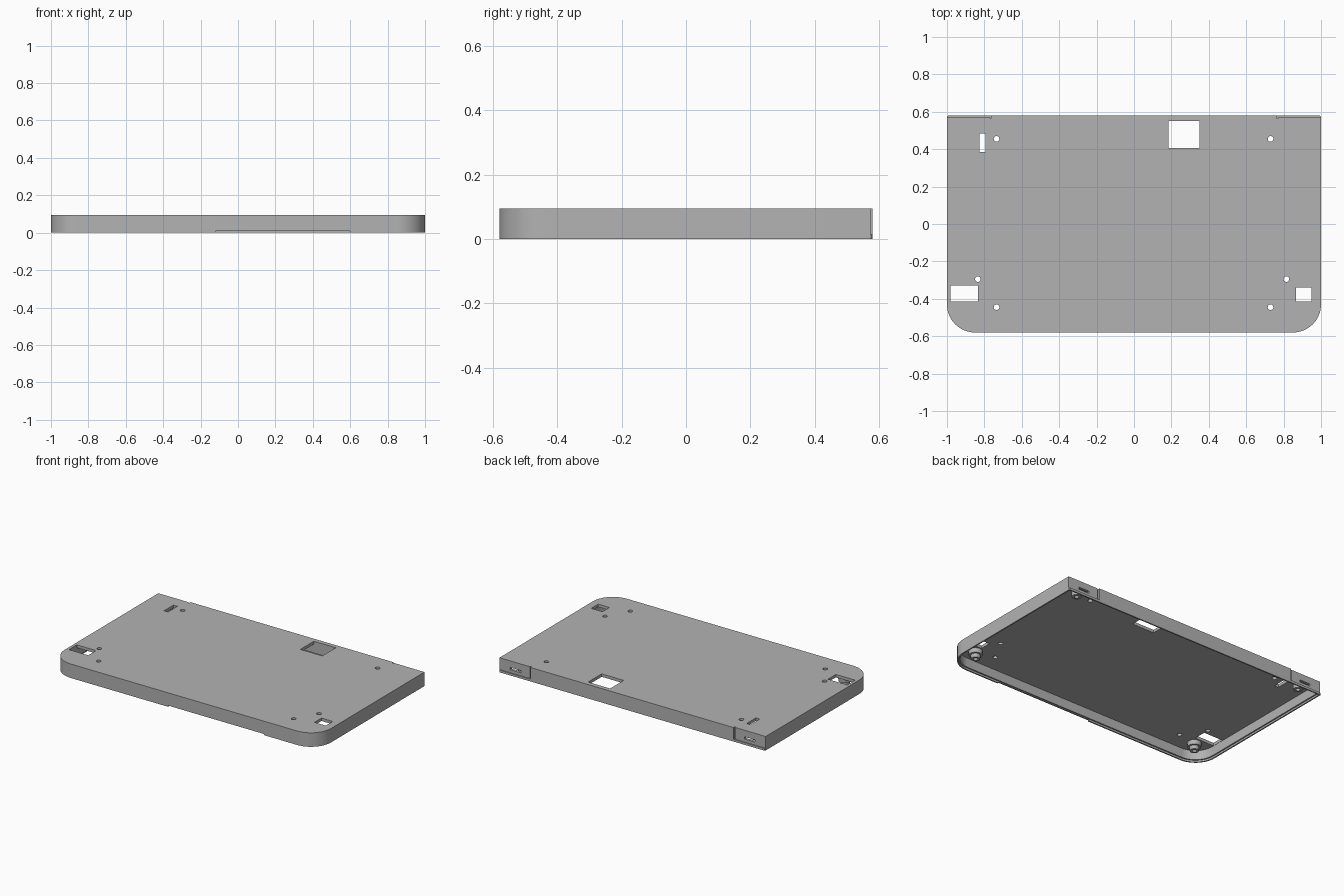
import bpy, bmesh, math
from mathutils import Vector

cube = bpy.data.objects.get("Cube")
if cube:
    bpy.data.objects.remove(cube, do_unlink=True)

HX, HY, HZ = 1.0, 0.58, 0.095     # half width, half depth, height
RADIUS = 0.15                     # front corner radius
PLATE_UNDER = 0.075               # underside of the top plate

grey = bpy.data.materials.new("plain grey")
grey.use_nodes = True
grey.diffuse_color = (0.45, 0.45, 0.45, 1)
grey.node_tree.nodes["Principled BSDF"].inputs["Base Color"].default_value = grey.diffuse_color


def finish(name, bm):
    bmesh.ops.recalc_face_normals(bm, faces=bm.faces)
    mesh = bpy.data.meshes.new(name)
    bm.to_mesh(mesh)
    bm.free()
    mesh.materials.append(grey)
    obj = bpy.data.objects.new(name, mesh)
    bpy.context.collection.objects.link(obj)
    return obj


def prism(name, points, z0, z1):
    bm = bmesh.new()
    face = bm.faces.new([bm.verts.new((x, y, z0)) for x, y in points])
    new = bmesh.ops.extrude_face_region(bm, geom=[face])["geom"]
    verts = [v for v in new if isinstance(v, bmesh.types.BMVert)]
    bmesh.ops.translate(bm, vec=(0, 0, z1 - z0), verts=verts)
    return finish(name, bm)


def box(x0, x1, y0, y1, z0, z1):
    return prism("cutter", [(x0, y0), (x1, y0), (x1, y1), (x0, y1)], z0, z1)


def disc(x, y, r, z0, z1, n=24):
    ring = [2 * math.pi * i / n for i in range(n)]
    return prism("cutter", [(x + r * math.cos(a), y + r * math.sin(a)) for a in ring], z0, z1)


def outline(inset, back_inset, steps=16):
    """Rectangle with two rounded front corners and tiny back chamfers."""
    r, w, back = RADIUS - inset, HX - inset, HY - back_inset
    cx, cy, c = HX - RADIUS, RADIUS - HY, 0.006
    arc = [math.pi / 2 * i / steps for i in range(steps + 1)]
    right = [(cx + r * math.sin(a), cy - r * math.cos(a)) for a in arc]
    right += [(w, back - c), (w - c, back)]
    return right + [(-x, y) for x, y in reversed(right)]


def select_only(obj):
    bpy.ops.object.select_all(action="DESELECT")
    obj.select_set(True)
    bpy.context.view_layer.objects.active = obj


def cut(target, cutter):
    mod = target.modifiers.new("cut", "BOOLEAN")
    mod.operation, mod.solver, mod.object = "DIFFERENCE", "EXACT", cutter
    select_only(target)
    bpy.ops.object.modifier_apply(modifier=mod.name)
    bpy.data.objects.remove(cutter, do_unlink=True)


# Tray-shaped cover, hollow from below, with a stepped rim
cover = prism("cover_shell", outline(0, 0), 0, HZ)
cut(cover, prism("cutter", outline(0.018, 0.025), -0.1, PLATE_UNDER))
cut(cover, prism("cutter", outline(0.009, 0.009), -0.1, 0.012))

# Windows through the top plate
for x0, x1, y0, y1 in [(0.185, 0.35, 0.405, 0.55), (-0.825, -0.795, 0.385, 0.485),
                       (-0.98, -0.835, -0.415, -0.33), (0.865, 0.95, -0.415, -0.34)]:
    cut(cover, box(x0, x1, y0, y1, 0.05, 0.2))

# Round screw holes through the top plate
for x, y in [(-0.735, 0.455), (0.73, 0.455), (-0.735, -0.445),
             (0.73, -0.445), (-0.835, -0.295), (0.815, -0.295)]:
    cut(cover, disc(x, y, 0.015, 0.05, 0.2))

# Recessed back corners, each with an end groove and a slot
for s in (-1, 1):
    def span(a, b):
        return sorted((s * a, s * b))
    cut(cover, box(*span(0.765, 1.1), 0.573, 0.7, 0.015, 0.2))
    cut(cover, box(*span(0.762, 0.772), 0.566, 0.7, 0.015, 0.2))
    cut(cover, box(*span(0.84, 0.92), 0.54, 0.7, 0.035, 0.05))

# Shallow notch under the front rim
cut(cover, box(-0.12, 0.6, -0.7, -0.55, -0.1, 0.008))


def boss(name, x, y, profile):
    """Hollow screw post turned from a closed profile of radius and height."""
    bm = bmesh.new()
    verts = [bm.verts.new((x + r, y, z)) for r, z in profile]
    edges = [bm.edges.new((verts[i - 1], verts[i])) for i in range(len(verts))]
    bmesh.ops.spin(bm, geom=verts + edges, cent=Vector((x, y, 0)), axis=(0, 0, 1),
                   angle=2 * math.pi, steps=32, use_merge=True)
    bmesh.ops.remove_doubles(bm, verts=bm.verts, dist=0.0001)
    return finish(name, bm)


# Four screw posts under the plate
top = PLATE_UNDER + 0.003
rear_profile = [(0.014, top), (0.032, top), (0.03, 0.025), (0.014, 0.025)]
front_profile = [(0.014, top), (0.044, top), (0.042, 0.045),
                 (0.03, 0.045), (0.028, 0.02), (0.014, 0.02)]
parts = [cover]
for side, s in (("left", 1), ("right", -1)):
    parts.append(boss("rear_post_" + side, s * 0.88, 0.505, rear_profile))
    parts.append(boss("front_post_" + side, s * 0.87, -0.465, front_profile))

for part in parts:
    select_only(part)
    bpy.ops.object.shade_smooth_by_angle(angle=math.radians(30))
